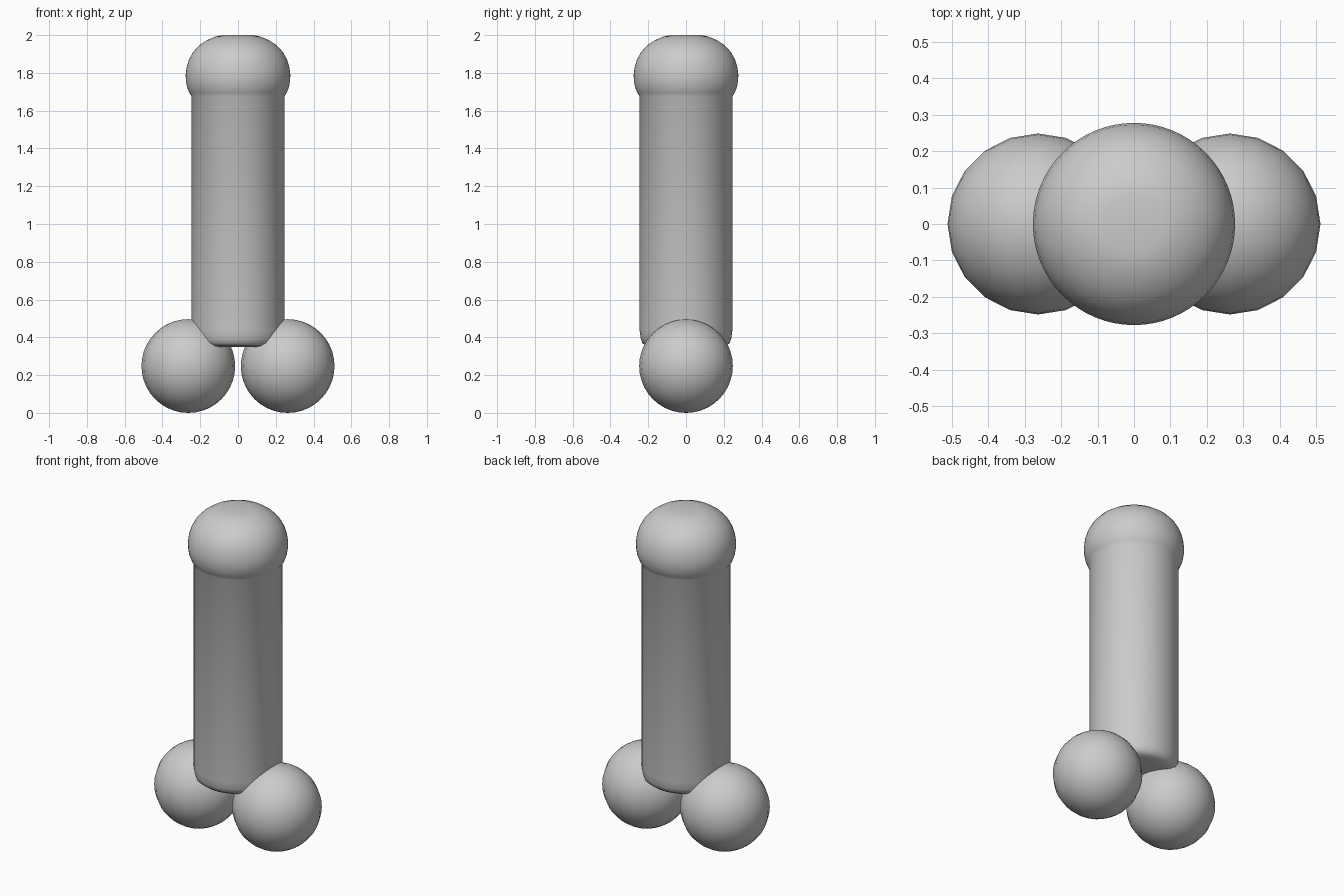
import bpy, bmesh, math

if "Cube" in bpy.data.objects:
    bpy.data.objects.remove(bpy.data.objects["Cube"])


def smooth(obj, angle):
    bpy.ops.object.select_all(action='DESELECT')
    obj.select_set(True)
    bpy.context.view_layer.objects.active = obj
    bpy.ops.object.shade_smooth_by_angle(angle=math.radians(angle))


def lathe(name, profile, segments):
    """Revolve a bottom-to-top (radius, z) profile around z and close both ends."""
    bm = bmesh.new()
    rings = []
    for r, z in profile:
        rings.append([bm.verts.new((r * math.cos(2 * math.pi * i / segments),
                                    r * math.sin(2 * math.pi * i / segments), z))
                      for i in range(segments)])
    for low, high in zip(rings, rings[1:]):
        for i in range(segments):
            j = (i + 1) % segments
            bm.faces.new((low[i], low[j], high[j], high[i]))
    bm.faces.new(rings[0][::-1])
    bm.faces.new(rings[-1])
    mesh = bpy.data.meshes.new(name)
    bm.to_mesh(mesh)
    bm.free()
    obj = bpy.data.objects.new(name, mesh)
    bpy.context.collection.objects.link(obj)
    smooth(obj, 50)
    return obj


# Column with rounded lower rim and an overhanging rounded cap
lathe("capped_column", [
    (0.18, 0.35), (0.212, 0.355), (0.232, 0.37), (0.24, 0.395), (0.246, 0.44),
    (0.246, 1.675), (0.258, 1.695), (0.27, 1.725), (0.276, 1.76), (0.277, 1.79),
    (0.272, 1.83), (0.26, 1.87), (0.238, 1.91), (0.206, 1.945),
    (0.165, 1.973), (0.12, 1.992), (0.08, 2.0)], 64)

# Pair of base spheres
for side, label in ((-1, "left"), (1, "right")):
    bpy.ops.mesh.primitive_uv_sphere_add(segments=20, ring_count=20, radius=0.248,
                                         location=(side * 0.263, 0, 0.248))
    ball = bpy.context.object
    ball.name = "base_sphere_" + label
    smooth(ball, 60)
